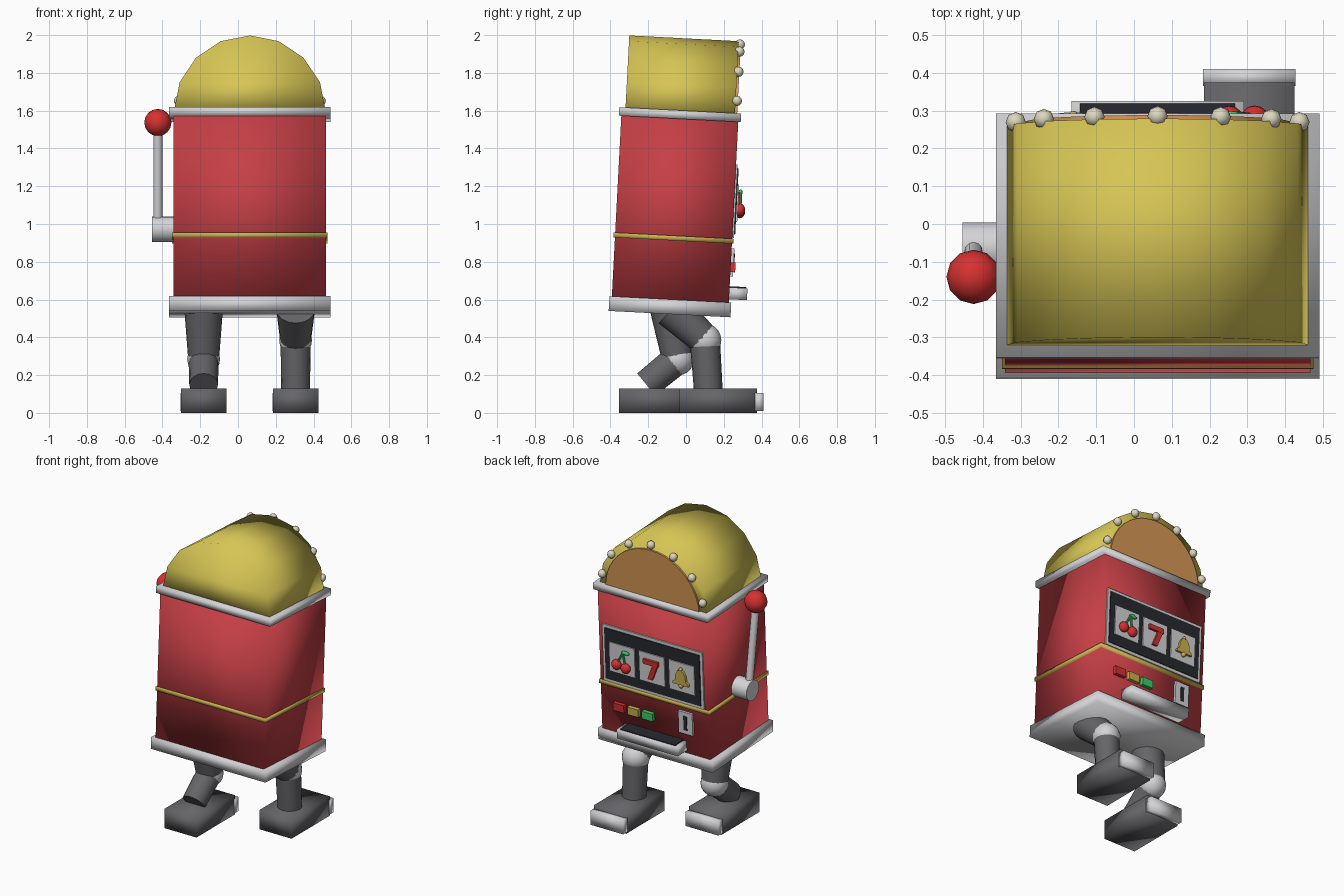
import bpy, bmesh, math
from mathutils import Matrix, Vector

if "Cube" in bpy.data.objects:
    bpy.data.objects.remove(bpy.data.objects["Cube"], do_unlink=True)


def material(name, r, g, b):
    m = bpy.data.materials.new(name)
    m.use_nodes = True
    m.diffuse_color = (r, g, b, 1)
    m.node_tree.nodes["Principled BSDF"].inputs["Base Color"].default_value = (r, g, b, 1)
    return m


RED = material("cabinet red", 0.56, 0.05, 0.06)
BRIGHT = material("bright red", 0.68, 0.03, 0.03)
DOME = material("dome yellow", 0.68, 0.56, 0.09)
GOLD = material("trim gold", 0.6, 0.44, 0.08)
CREAM = material("bulb cream", 0.72, 0.68, 0.52)
ORANGE = material("arch orange", 0.68, 0.31, 0.09)
SILVER = material("silver", 0.66, 0.66, 0.68)
GREY = material("leg grey", 0.13, 0.13, 0.14)
BLACK = material("screen black", 0.02, 0.022, 0.028)
GREEN = material("green", 0.05, 0.6, 0.13)

# The cabinet leans towards its screen; its parts are built upright, then tilted
TILT = Matrix.Translation((0.0625, -0.087, 0.523)) @ Matrix.Rotation(math.radians(-3), 4, 'X')
WORLD = Matrix.Identity(4)
FACE = 0.31


def finish(name, bm, mat, frame=TILT, soft=False):
    """Turn a bmesh into an object; soft blends shading over every edge."""
    bmesh.ops.recalc_face_normals(bm, faces=bm.faces)
    me = bpy.data.meshes.new(name)
    bm.to_mesh(me)
    bm.free()
    me.transform(frame)
    me.materials.append(mat)
    me.shade_smooth()
    if not soft:
        me.set_sharp_from_angle(angle=math.radians(40))
    ob = bpy.data.objects.new(name, me)
    bpy.context.collection.objects.link(ob)
    return ob


def box(name, mat, x, y, z, frame=TILT, soft=False):
    """Box given by its (low, high) range on each axis."""
    bm = bmesh.new()
    bmesh.ops.create_cube(bm, size=1)
    for v in bm.verts:
        v.co = [(a + b) / 2 + c * (b - a) for (a, b), c in zip((x, y, z), v.co)]
    return finish(name, bm, mat, frame, soft)


def plate(name, mat, cx, cz, w, h, back, front):
    """Upright panel on the screen side."""
    return box(name, mat, (cx - w / 2, cx + w / 2), (back, front), (cz - h / 2, cz + h / 2))


def rod(name, mat, a, b, r1, r2, sides=16, frame=TILT):
    a, b = Vector(a), Vector(b)
    bm = bmesh.new()
    bmesh.ops.create_cone(bm, cap_ends=True, segments=sides, radius1=r1, radius2=r2,
                          depth=(b - a).length)
    turn = (b - a).to_track_quat('Z', 'Y').to_matrix().to_4x4()
    bm.transform(Matrix.Translation((a + b) / 2) @ turn)
    return finish(name, bm, mat, frame)


def ball(name, mat, centre, r, seg=12, rings=8, frame=TILT, squash=(1, 1, 1)):
    bm = bmesh.new()
    bmesh.ops.create_uvsphere(bm, u_segments=seg, v_segments=rings, radius=r)
    bm.transform(Matrix.Translation(centre) @ Matrix.Diagonal((*squash, 1)))
    return finish(name, bm, mat, frame, True)


def prism(name, mat, profile, y0, y1, soft=False):
    """Outline in x and z drawn out along y."""
    bm = bmesh.new()
    face = bm.faces.new([bm.verts.new((x, y0, z)) for x, z in profile])
    out = bmesh.ops.extrude_face_region(bm, geom=[face])
    moved = [g for g in out["geom"] if isinstance(g, bmesh.types.BMVert)]
    bmesh.ops.translate(bm, verts=moved, vec=(0, y1 - y0, 0))
    return finish(name, bm, mat, soft=soft)


def arc(r, zc, steps):
    return [(r * math.cos(math.pi * i / steps), zc + r * math.sin(math.pi * i / steps))
            for i in range(steps + 1)]


# Cabinet shell with its base, top rim and belt
box("cabinet", RED, (-0.404, 0.404), (-FACE, FACE), (0.07, 1.04), soft=True)
box("base_plate", SILVER, (-0.428, 0.428), (-0.323, 0.323), (0, 0.078), soft=True)
box("top_rim", SILVER, (-0.428, 0.428), (-0.323, 0.323), (1.035, 1.08), soft=True)
box("gold_belt", GOLD, (-0.412, 0.412), (-0.318, 0.318), (0.39, 0.416), soft=True)

# Arched top, its sign panel and the bulbs round it
ARCH = 1.06
prism("dome", DOME, arc(0.402, ARCH, 8), -0.29, 0.29, soft=True)
prism("arch_panel", ORANGE, arc(0.35, ARCH, 20), 0.285, 0.302)
for i in range(7):
    a = math.pi * (i + 0.5) / 7
    ball(f"bulb_{i + 1}", CREAM, (0.385 * math.cos(a), 0.297, ARCH + 0.385 * math.sin(a)),
         0.027, 8, 6)

# Screen with three reels
plate("screen_frame", SILVER, 0, 0.615, 0.75, 0.39, FACE - 0.01, 0.319)
plate("screen", BLACK, 0, 0.615, 0.71, 0.35, FACE, 0.325)
STEP, REEL_Z, REEL_Y = 0.223, 0.605, 0.332
for i in (-1, 0, 1):
    plate(f"reel_{i + 2}", SILVER, i * STEP, REEL_Z, 0.19, 0.2, 0.32, REEL_Y)

# Cherry symbol
for side, dz in ((1, -0.035), (-1, -0.045)):
    cherry = (STEP + side * 0.034, REEL_Y + 0.012, REEL_Z + dz)
    ball("cherry", BRIGHT, cherry, 0.034, 12, 8, squash=(1, 0.8, 1))
    rod("cherry_stem", GREEN, cherry, (STEP - 0.015, REEL_Y + 0.012, REEL_Z + 0.06),
        0.007, 0.007, 8)
ball("cherry_leaf", GREEN, (STEP - 0.035, REEL_Y + 0.01, REEL_Z + 0.06), 0.03, 10, 6,
     squash=(1, 0.35, 0.45))

# Angled bar symbol
plate("symbol_bar", BRIGHT, 0, REEL_Z + 0.045, 0.11, 0.032, REEL_Y - 0.005, REEL_Y + 0.016)
prism("symbol_stem", BRIGHT, [(-0.055, REEL_Z + 0.045), (-0.018, REEL_Z + 0.045),
                              (0.025, REEL_Z - 0.07), (-0.01, REEL_Z - 0.07)],
      REEL_Y - 0.005, REEL_Y + 0.015)

# Bell symbol
half = [(0.06, -0.045), (0.057, -0.03), (0.04, -0.015), (0.036, 0.02), (0.022, 0.048),
        (0.008, 0.055)]
outline = half + [(-x, z) for x, z in reversed(half)]
prism("bell", GOLD, [(x - STEP, z + REEL_Z) for x, z in outline], REEL_Y - 0.005, REEL_Y + 0.016)
ball("bell_clapper", GOLD, (-STEP, REEL_Y + 0.008, REEL_Z - 0.052), 0.016, 10, 6)
ball("bell_knob", GOLD, (-STEP, REEL_Y + 0.008, REEL_Z + 0.06), 0.012, 10, 6)

# Buttons, coin slot and payout tray
for label, mat, x in (("red", BRIGHT, 0.26), ("gold", GOLD, 0.153), ("green", GREEN, 0.046)):
    plate(label + "_button", mat, x, 0.265, 0.08, 0.052, FACE - 0.01, 0.335)
plate("coin_plate", SILVER, -0.235, 0.29, 0.105, 0.15, FACE - 0.01, 0.325)
plate("coin_slot", BLACK, -0.235, 0.29, 0.025, 0.095, 0.32, 0.329)
box("payout_tray", SILVER, (-0.228, 0.228), (0.3, 0.405), (0.095, 0.158), soft=True)
box("tray_opening", BLACK, (-0.205, 0.205), (0.3, 0.398), (0.15, 0.164))

# Pull lever on the right side
ARM = -0.487
rod("lever_hub", SILVER, (-0.39, 0, 0.45), (-0.517, 0, 0.45), 0.068, 0.068)
rod("lever_rod", SILVER, (ARM, 0, 0.45), (ARM, -0.106, 1.0), 0.024, 0.024, 12)
ball("lever_knob", BRIGHT, (ARM, -0.106, 1.01), 0.072)

# Walking legs: x, then hip, knee and ankle in y and z, then heel
legs = (("left", 0.305, (-0.075, 0.55), (0.1, 0.385), (0.118, 0.12), -0.035),
        ("right", -0.182, (-0.09, 0.56), (-0.045, 0.285), (-0.21, 0.15), -0.355))
for side, x, hip, knee, ankle, heel in legs:
    rod(side + "_thigh", GREY, (x, *hip), (x, *knee), 0.103, 0.082, frame=WORLD)
    rod(side + "_shin", GREY, (x, *knee), (x, *ankle), 0.08, 0.076, frame=WORLD)
    ball(side + "_knee", SILVER, (x, *knee), 0.087, 16, 10, WORLD)
    box(side + "_foot", GREY, (x - 0.12, x + 0.12), (heel, heel + 0.41), (0, 0.13), WORLD, True)
    box(side + "_toe_cap", SILVER, (x - 0.122, x + 0.122), (heel + 0.4, heel + 0.445),
        (0.01, 0.106), WORLD, True)
